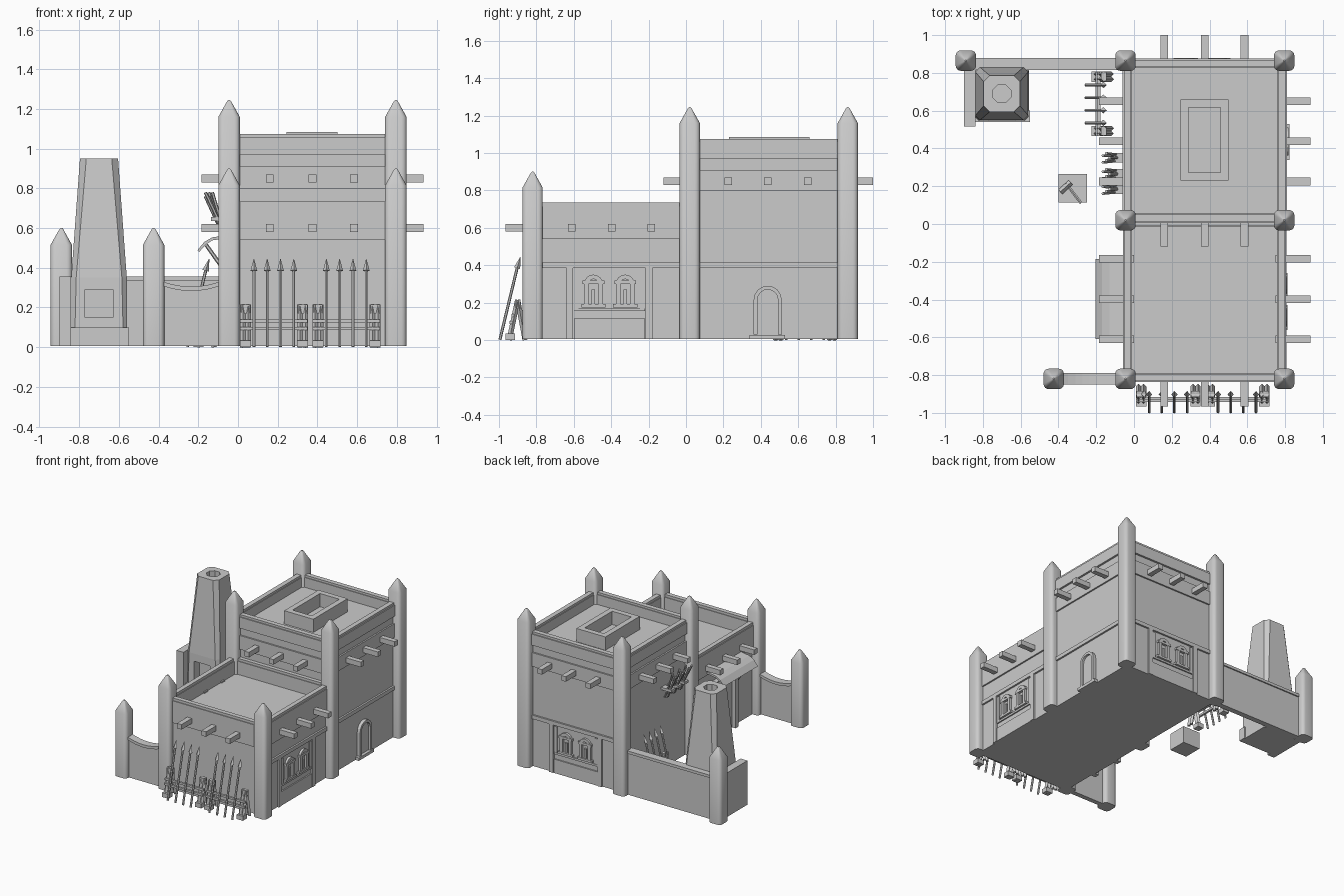
import bpy, bmesh, math
from mathutils import Matrix, Vector

if "Cube" in bpy.data.objects:
    bpy.data.objects.remove(bpy.data.objects["Cube"])

clay = bpy.data.materials.new("clay_grey")
clay.diffuse_color = (0.6, 0.6, 0.6, 1)
clay.use_nodes = True
clay.node_tree.nodes["Principled BSDF"].inputs["Base Color"].default_value = clay.diffuse_color


def finish(name, bm, smooth=False):
    bmesh.ops.recalc_face_normals(bm, faces=bm.faces)
    me = bpy.data.meshes.new(name)
    bm.to_mesh(me)
    bm.free()
    me.materials.append(clay)
    ob = bpy.data.objects.new(name, me)
    bpy.context.collection.objects.link(ob)
    if smooth:
        bpy.ops.object.select_all(action='DESELECT')
        ob.select_set(True)
        bpy.context.view_layer.objects.active = ob
        bpy.ops.object.shade_smooth_by_angle(angle=math.radians(40))
    return ob


def frame(origin, u, d):
    """Local frame on a wall: u runs along it, d points out of it, z is up."""
    m = Matrix((u, d, (0, 0, 1))).transposed().to_4x4()
    m.translation = Vector(origin)
    return m


ID = Matrix.Identity(4)


def box(bm, x0, x1, y0, y1, z0, z1, m=ID):
    s = Matrix.Diagonal((x1 - x0, y1 - y0, z1 - z0, 1))
    t = Matrix.Translation(((x0 + x1) / 2, (y0 + y1) / 2, (z0 + z1) / 2))
    bmesh.ops.create_cube(bm, size=1, matrix=m @ t @ s)


def rod(bm, p, q, r1, r2, m=ID, n=6):
    p, q = Vector(p), Vector(q)
    rot = (q - p).to_track_quat('Z', 'Y').to_matrix().to_4x4()
    bmesh.ops.create_cone(bm, cap_ends=True, segments=n, radius1=r1, radius2=r2, depth=(q - p).length,
                          matrix=m @ Matrix.Translation((p + q) / 2) @ rot)


def loft(bm, rings):
    rows = [[bm.verts.new(p) for p in r] for r in rings]
    n = len(rows[0])
    for a, b in zip(rows, rows[1:]):
        for i in range(n):
            bm.faces.new((a[i], a[(i + 1) % n], b[(i + 1) % n], b[i]))
    bm.faces.new(rows[0])
    bm.faces.new(rows[-1])


def prism(bm, pts, d0, d1, m=ID):
    """Outline in (u, z) pushed out from d0 to d1."""
    loft(bm, [[m @ Vector((u, d, z)) for u, z in pts] for d in (d0, d1)])


def square(cx, cy, h, r, z, n):
    """Square ring with corners rounded in n steps."""
    out = []
    for k in range(4):
        for i in range(n + 1):
            a = math.pi / 2 * (k + i / n)
            sx, sy = ((1, 1), (-1, 1), (-1, -1), (1, -1))[k]
            out.append((cx + sx * (h - r) + r * math.cos(a), cy + sy * (h - r) + r * math.sin(a), z))
    return out


def parapet(bm, x0, x1, y0, y1, t, p, z0, z1):
    """Four walls of thickness t, standing out by p."""
    box(bm, x0 - p, x0 + t, y0 - p, y1 + p, z0, z1)
    box(bm, x1 - t, x1 + p, y0 - p, y1 + p, z0, z1)
    box(bm, x0 + t, x1 - t, y0 - p, y0 + t, z0, z1)
    box(bm, x0 + t, x1 - t, y1 - t, y1 + p, z0, z1)


X0, X1 = -0.045, 0.793

# Tall rear block
bm = bmesh.new()
box(bm, X0, X1, 0.02, 0.86, 0.005, 0.98)
parapet(bm, X0, X1, 0.02, 0.86, 0.035, 0.012, 0.80, 0.91)
parapet(bm, X0, X1, 0.02, 0.86, 0.035, 0.016, 0.97, 1.058)
parapet(bm, X0, X1, 0.02, 0.86, 0.03, 0.008, 1.058, 1.075)
finish("rear_block", bm)

# Low front block
bm = bmesh.new()
box(bm, X0, X1, -0.825, 0.02, 0.005, 0.61)
parapet(bm, X0, X1, -0.825, 0.02, 0.035, 0.012, 0.54, 0.715)
parapet(bm, X0, X1, -0.825, 0.02, 0.03, 0.006, 0.715, 0.735)
finish("front_block", bm)

# Roof hatch curb
bm = bmesh.new()
parapet(bm, 0.245, 0.5, 0.23, 0.66, 0.043, 0, 0.97, 1.085)
finish("roof_hatch", bm)

# Corner pillars with pointed tops
for i, (x, y, h) in enumerate([(-0.045, 0.865, 1.245), (0.795, 0.865, 1.245), (-0.045, 0.02, 1.245),
                               (0.795, 0.02, 1.245), (-0.045, -0.82, 0.9), (0.795, -0.82, 0.9),
                               (-0.89, 0.865, 0.6), (-0.425, -0.82, 0.6)]):
    bm = bmesh.new()
    loft(bm, [square(x, y, w, w * 0.5, z, 4) for w, z in
              ((0.054, 0.005), (0.054, h - 0.085), (0.01, h - 0.006), (0.004, h))])
    finish(f"pillar_{i + 1}", bm, True)

# Projecting roof beams
bm = bmesh.new()
b = 0.02
for y0, z in ((-0.61, 0.6), (0.225, 0.85)):
    for k in range(3):
        y = y0 + 0.2125 * k
        box(bm, 0.75, 0.935, y - b, y + b, z - b, z + b)
        box(bm, -0.185, 0, y - b, y + b, z - b, z + b)
for x in (0.16, 0.375, 0.585):
    box(bm, x - b, x + b, 0.84, 1.0, 0.83, 0.87)
    box(bm, x - b, x + b, -0.12, 0.05, 0.83, 0.87)
    box(bm, x - b, x + b, -0.965, -0.8, 0.58, 0.62)
finish("roof_beams", bm)

RIGHT = frame((X1, 0, 0), (0, 1, 0), (1, 0, 0))
BACK = frame((0, 0.86, 0), (1, 0, 0), (0, 1, 0))
LEFT = frame((X0, 0, 0), (0, 1, 0), (-1, 0, 0))

# String courses around the sides and back
bm = bmesh.new()
box(bm, -0.8, 0.84, 0, 0.014, 0.385, 0.415, RIGHT)
box(bm, 0, 0.77, 0, 0.014, 0.385, 0.415, BACK)
finish("string_course", bm)


def arch(c, half, z0, z1, n=8):
    """Round headed outline with its spring line at z1."""
    return [(c - half, z0), (c + half, z0)] + [
        (c + half * math.cos(math.pi * i / n), z1 + half * math.sin(math.pi * i / n)) for i in range(n + 1)]


def arch_frame(bm, c, half, t, z0, z1, d, m):
    """Open band following an arch."""
    o, i = arch(c, half, z0, z1)[1:], arch(c, half - t, z0, z1)[1:]
    o.append((c - half, z0))
    i.append((c - half + t, z0))
    for k in range(len(o) - 1):
        prism(bm, [o[k], o[k + 1], i[k + 1], i[k]], 0, d, m)


def window_bay(name, c, m):
    bm = bmesh.new()
    for s in (-1, 1):
        box(bm, c + s * 0.212 - 0.018, c + s * 0.212 + 0.018, 0, 0.014, 0.005, 0.385, m)
        box(bm, c + s * 0.178 - 0.013, c + s * 0.178 + 0.013, 0, 0.008, 0.155, 0.375, m)
        w = c + s * 0.085
        arch_frame(bm, w, 0.05, 0.024, 0.19, 0.3, 0.018, m)
        box(bm, w - 0.065, w + 0.065, 0, 0.02, 0.175, 0.192, m)
        box(bm, w - 0.058, w + 0.058, 0, 0.02, 0.30, 0.318, m)
        box(bm, w - 0.009, w + 0.009, 0, 0.012, 0.19, 0.27, m)
    box(bm, c - 0.19, c + 0.19, 0, 0.01, 0.155, 0.17, m)
    box(bm, c - 0.19, c + 0.19, 0, 0.01, 0.005, 0.115, m)
    finish(name, bm)


window_bay("right_window_bay", -0.41, RIGHT)
window_bay("back_window_bay", 0.36, BACK)

# Arched side door with threshold
bm = bmesh.new()
arch_frame(bm, 0.437, 0.075, 0.02, 0.03, 0.215, 0.025, RIGHT)
prism(bm, arch(0.437, 0.055, 0.03, 0.215), 0, 0.008, RIGHT)
box(bm, 0.34, 0.53, 0, 0.03, 0.005, 0.028, RIGHT)
finish("side_door", bm)

# Garden door under a bent awning
bm = bmesh.new()
for y in (-0.54, -0.29):
    box(bm, y, y + 0.04, 0, 0.04, 0.005, 0.46, LEFT)
box(bm, -0.54, -0.25, 0, 0.04, 0.42, 0.46, LEFT)
box(bm, -0.5, -0.29, 0, 0.008, 0.005, 0.42, LEFT)
finish("garden_door", bm)
bm = bmesh.new()
side = [(-0.205, 0.488), (-0.17, 0.53), (-0.13, 0.553), (-0.05, 0.565),
        (-0.05, 0.55), (-0.13, 0.538), (-0.165, 0.515), (-0.195, 0.48)]
loft(bm, [[(x, y, z) for x, z in side] for y in (-0.61, -0.185)])
for y in (-0.58, -0.215):
    rod(bm, (-0.05, y, 0.36), (-0.16, y, 0.515), 0.01, 0.01)
finish("awning", bm)

# Garden walls: straight at the back, sagging at the front
bm = bmesh.new()
box(bm, -0.89, -0.045, 0.825, 0.868, 0.005, 0.34)
box(bm, -0.89, -0.045, 0.815, 0.878, 0.335, 0.357)
box(bm, -0.9, -0.84, 0.515, 0.865, 0.005, 0.355)
finish("back_garden_wall", bm)
bm = bmesh.new()
sag = [(-0.425 + 0.38 * i / 10, 0.305 + 0.045 * (2 * i / 10 - 1) ** 2) for i in range(11)]
prism(bm, [(-0.045, 0.005), (-0.425, 0.005)] + sag, -0.838, -0.8)
prism(bm, sag + [(x, z - 0.022) for x, z in reversed(sag)], -0.85, -0.788)
finish("front_garden_wall", bm)

# Tapered oven chimney with a flue and a fire opening
CX, CY = -0.7, 0.69
bm = bmesh.new()
rings = [square(CX, CY, w, r, z, 1) for w, r, z in
         ((0.143, 0.02, 0.005), (0.14, 0.025, 0.35), (0.096, 0.032, 0.95), (0.048, 0.028, 0.95), (0.048, 0.028, 0.8))]
loft(bm, rings)
oven = finish("oven_chimney", bm)
bm = bmesh.new()
box(bm, CX - 0.07, CX + 0.07, 0.5, 0.62, 0.15, 0.29)
cutter = finish("fire_opening_cutter", bm)
cutter.hide_render = True
cutter.hide_viewport = True
mod = oven.modifiers.new("fire_opening", 'BOOLEAN')
mod.object = cutter
mod.operation = 'DIFFERENCE'
mod.solver = 'EXACT'
bm = bmesh.new()
box(bm, CX - 0.142, CX + 0.15, 0.54, 0.6, 0.005, 0.1)
finish("oven_hearth", bm)


# Spear racks: two A-frame stands, rails and four leaning spears
def rack(name, m):
    bm = bmesh.new()
    for u in (0.0, 0.288):
        box(bm, u, u + 0.055, 0.085, 0.135, 0, 0.035, m)
        for s in (0.008, 0.035):
            for foot in (0.115, 0.03):
                rod(bm, (u + s + 0.006, foot, 0.0), (u + s + 0.006, 0.07, 0.215), 0.014, 0.014, m, 4)
        box(bm, u + 0.004, u + 0.051, 0.055, 0.085, 0.17, 0.215, m)
    for d, z in ((0.105, 0.095), (0.095, 0.132)):
        box(bm, 0, 0.34, d - 0.008, d + 0.008, z - 0.008, z + 0.008, m)
    for k in range(4):
        u = 0.07 + 0.067 * k
        a, c, t = (u, 0.165, 0.002), (u, 0.073, 0.385), (u, 0.055, 0.445)
        rod(bm, a, c, 0.008, 0.008, m)
        rod(bm, c, t, 0.017, 0.001, m, 4)
    finish(name, bm)


rack("front_rack_left", frame((0.01, -0.83, 0), (1, 0, 0), (0, -1, 0)))
rack("front_rack_right", frame((0.375, -0.83, 0), (1, 0, 0), (0, -1, 0)))
rack("garden_rack", frame((-0.09, 0.465, 0), (0, 1, 0), (-1, 0, 0)))

# Bundles of sticks leaning out from the garden wall face
bm = bmesh.new()
for y in (0.185, 0.265, 0.35):
    for k in range(5):
        dy = 0.012 * (k - 2)
        rod(bm, (-0.07 - 0.012 * (k % 2), y + dy * 0.6, 0.58), (-0.165 + 0.018 * (k % 3), y + dy, 0.78 - 0.02 * (k % 2)),
            0.008, 0.008)
    box(bm, -0.135, -0.04, y - 0.025, y + 0.025, 0.635, 0.655)
finish("stick_bundles", bm)

# Work block with a hammer
bm = bmesh.new()
box(bm, -0.4, -0.25, 0.115, 0.265, 0.005, 0.14)
finish("work_block", bm)
bm = bmesh.new()
rod(bm, (-0.36, 0.215, 0.152), (-0.28, 0.11, 0.152), 0.009, 0.009)
rod(bm, (-0.39, 0.17, 0.156), (-0.335, 0.22, 0.156), 0.016, 0.016, ID, 4)
finish("hammer", bm)
